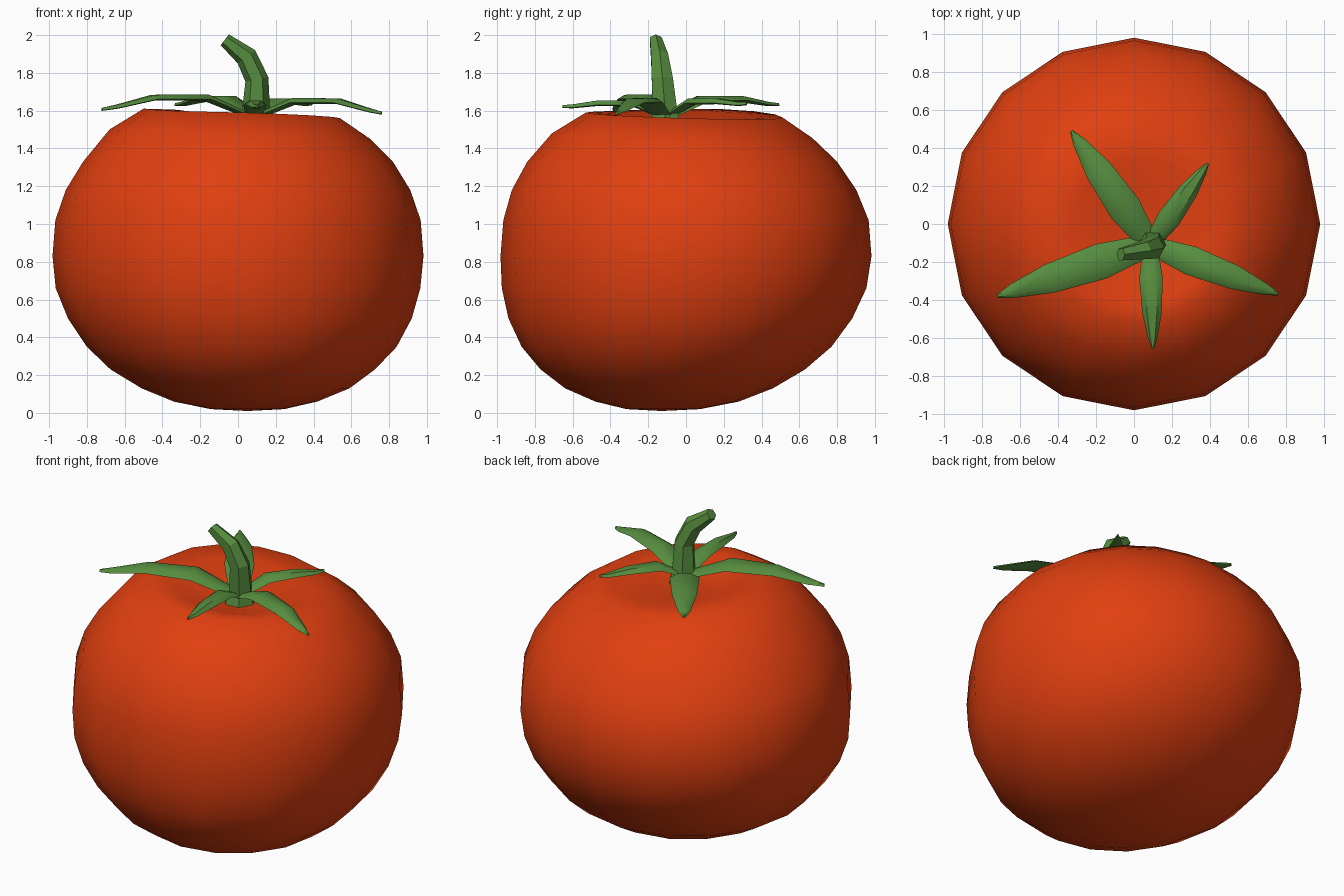
import bpy, bmesh, math
from mathutils import Vector

cube = bpy.data.objects.get("Cube")
if cube:
    bpy.data.objects.remove(cube, do_unlink=True)


def make_material(name, rgb):
    mat = bpy.data.materials.new(name)
    mat.use_nodes = True
    mat.diffuse_color = (*rgb, 1)
    bsdf = next(n for n in mat.node_tree.nodes if n.type == 'BSDF_PRINCIPLED')
    bsdf.inputs["Base Color"].default_value = (*rgb, 1)
    bsdf.inputs["Roughness"].default_value = 0.6
    return mat


red = make_material("tomato red", (0.75, 0.05, 0.005))
green = make_material("leaf green", (0.095, 0.27, 0.05))


def loft(name, rings, mat, smooth_angle=None):
    """Skin a list of equal-sized point rings; one-point rings become poles."""
    bm = bmesh.new()
    loops = [[bm.verts.new(p) for p in ring] for ring in rings]
    for a, b in zip(loops, loops[1:]):
        n = max(len(a), len(b))
        for i in range(n):
            j = (i + 1) % n
            quad = [a[i % len(a)], a[j % len(a)], b[j % len(b)], b[i % len(b)]]
            bm.faces.new(list(dict.fromkeys(quad)))
    for end in (loops[0], loops[-1]):
        if len(end) > 2:
            bm.faces.new(end)
    bmesh.ops.recalc_face_normals(bm, faces=bm.faces)
    mesh = bpy.data.meshes.new(name)
    bm.to_mesh(mesh)
    bm.free()
    mesh.materials.append(mat)
    if smooth_angle:
        mesh.shade_smooth()
        mesh.set_sharp_from_angle(angle=math.radians(smooth_angle))
    obj = bpy.data.objects.new(name, mesh)
    bpy.context.collection.objects.link(obj)
    return obj


# Fruit: leaning rings (radius, height, centre x, centre y) from base to dimple
profile = [
    (0, 0.01, 0.05, -0.13), (0.195, 0.02, 0.05, -0.12), (0.38, 0.06, 0.04, -0.10),
    (0.55, 0.13, 0.04, -0.09), (0.70, 0.23, 0.025, -0.07), (0.82, 0.35, 0.02, -0.05),
    (0.91, 0.5, 0.01, -0.03), (0.965, 0.66, 0, -0.01), (0.982, 0.83, 0, 0),
    (0.967, 1.02, 0, 0), (0.912, 1.18, 0, -0.01), (0.82, 1.33, 0, -0.02),
    (0.69, 1.465, 0.01, -0.02), (0.52, 1.575, 0.02, -0.01), (0.38, 1.57, 0.04, -0.04),
    (0.19, 1.535, 0.06, -0.09), (0, 1.51, 0.07, -0.11),
]
SIDES = 16
fruit_rings = []
for r, z, cx, cy in profile:
    ring = []
    for i in range(SIDES if r else 1):
        a = 2 * math.pi * i / SIDES
        lift = 0
        if z > 1.4 and r > 0.3:   # uneven shoulder around the dimple
            bump = max(0, math.cos(a - math.radians(155))) ** 2
            lift = 0.025 * bump - 0.015 * math.cos(a) - 0.015 * math.sin(a)
        ring.append((cx + r * math.cos(a), cy + r * math.sin(a), z + lift))
    fruit_rings.append(ring)
loft("fruit", fruit_rings, red, 80)


# Stem: six-sided bent tube, flat faces
def disc(centre, direction, rx, ry, n=6):
    d = Vector(direction).normalized()
    v = Vector((0, 1, 0))
    u = v.cross(d).normalized()
    v = d.cross(u)
    turns = [2 * math.pi * i / n for i in range(n)]
    return [Vector(centre) + u * rx * math.cos(t) + v * ry * math.sin(t) for t in turns]


loft("stem", [
    disc((0.09, -0.11, 1.51), (0, 0, 1), 0.10, 0.10),
    disc((0.095, -0.11, 1.59), (0, 0, 1), 0.075, 0.075),
    disc((0.10, -0.125, 1.765), (-0.2, 0, 1), 0.062, 0.065),
    disc((0.045, -0.14, 1.885), (-0.6, 0, 0.8), 0.058, 0.052),
    disc((-0.07, -0.16, 1.975), (-0.8, 0, 0.6), 0.036, 0.036),
], green)


# Sepals: arched, flattened blades radiating from the stem base
section = [(1, -0.2), (0.5, 0.7), (-0.5, 0.7), (-1, -0.2), (-0.5, -0.45), (0.5, -0.45)]
stations = [(0, 0.6, 0), (0.32, 1, 0.92), (0.66, 0.82, 0.9), (0.9, 0.4, 0.25), (1, 0.1, 0)]


def sepal(name, tip, crest, half_width):
    root, tip = Vector((0.085, -0.11, 1.56)), Vector(tip)
    side = (tip - root).cross(Vector((0, 0, 1))).normalized()
    rings = []
    for t, w, arch in stations:
        c = root.lerp(tip, t)
        c.z += (crest - c.z) * arch
        thick = 0.012 + 0.016 * w
        rings.append([c + side * x * w * half_width + Vector((0, 0, h * thick))
                      for x, h in section])
    loft(name, rings, green, 40)


sepal("sepal_right", (-0.72, -0.38, 1.605), 1.675, 0.095)
sepal("sepal_left", (0.76, -0.37, 1.585), 1.655, 0.078)
sepal("sepal_front", (0.10, -0.655, 1.62), 1.64, 0.062)
sepal("sepal_back_right", (-0.33, 0.49, 1.63), 1.665, 0.088)
sepal("sepal_back_left", (0.39, 0.32, 1.635), 1.65, 0.062)
